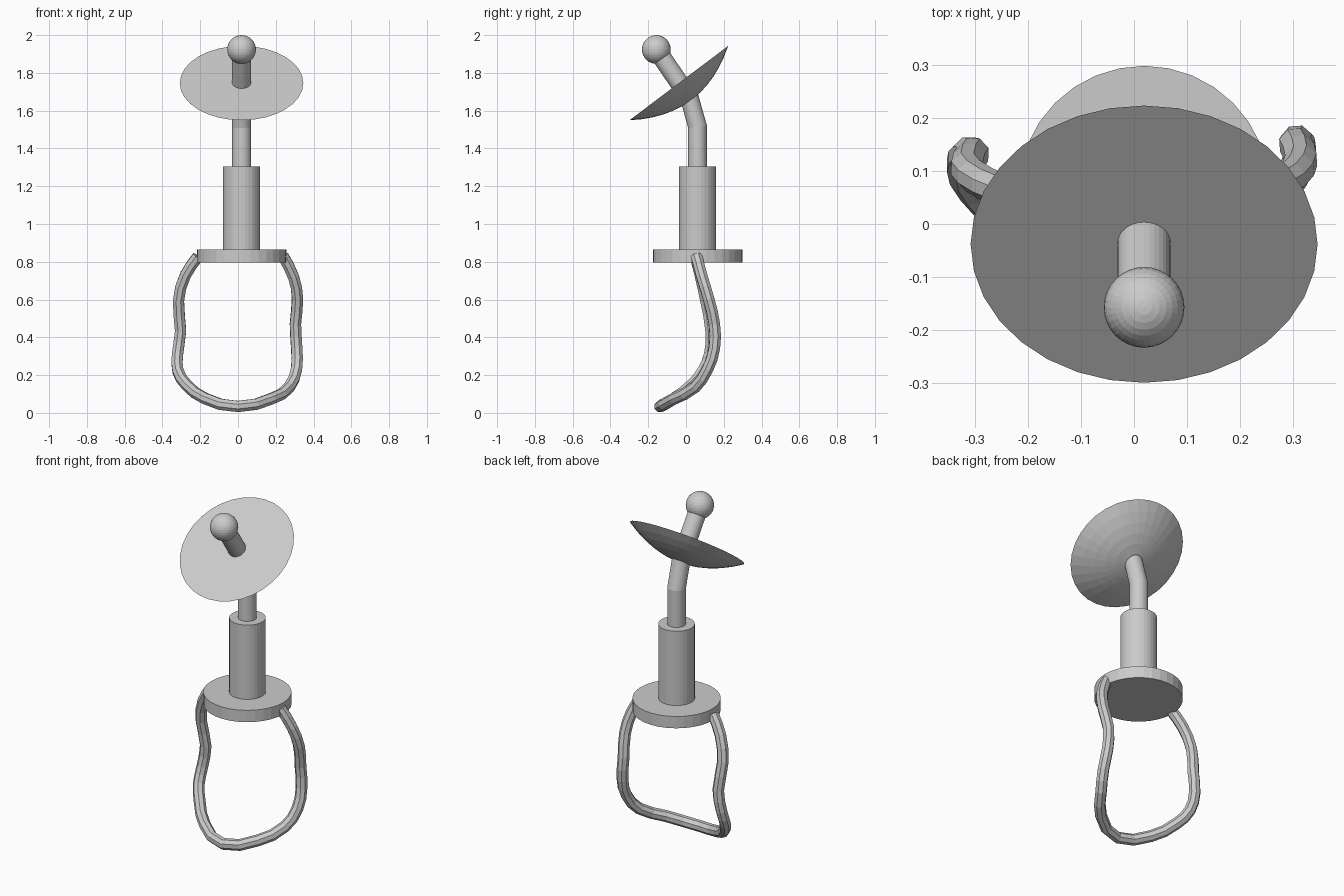
import bpy, bmesh, math

if "Cube" in bpy.data.objects:
    bpy.data.objects.remove(bpy.data.objects["Cube"])

CX, CY = 0.019, 0.061  # axis of the stem


def cylinder(name, radius, z0, z1, sides=32):
    bpy.ops.mesh.primitive_cylinder_add(vertices=sides, radius=radius, depth=z1 - z0,
                                        location=(CX, CY, (z0 + z1) / 2))
    bpy.context.object.name = name


def tube(name, points, radius, kind, bevel_res, res=2):
    """Sweep a round section along a path and turn it into a flat-shaded mesh."""
    cu = bpy.data.curves.new(name, 'CURVE')
    cu.dimensions = '3D'
    cu.bevel_depth = radius
    cu.bevel_resolution = bevel_res
    cu.use_fill_caps = True
    cu.resolution_u = res
    sp = cu.splines.new(kind)
    sp.use_smooth = False
    if kind == 'BEZIER':
        sp.bezier_points.add(len(points) - 1)
        for bp, p in zip(sp.bezier_points, points):
            bp.co = p
            bp.handle_left_type = bp.handle_right_type = 'AUTO'
    else:
        sp.points.add(len(points) - 1)
        for q, p in zip(sp.points, points):
            q.co = (*p, 1)
    ob = bpy.data.objects.new(name, cu)
    bpy.context.collection.objects.link(ob)
    bpy.ops.object.select_all(action='DESELECT')
    ob.select_set(True)
    bpy.context.view_layer.objects.active = ob
    bpy.ops.object.convert(target='MESH')


# base disc and handle body
cylinder("base_disc", 0.237, 0.795, 0.865)
cylinder("body", 0.098, 0.865, 1.305)

# bent rod and ball tip
tube("bent_rod", [(CX, CY, 1.29), (CX, CY, 1.515), (CX, 0.018, 1.668), (CX, -0.157, 1.925)],
     0.05, 'POLY', 14)
bpy.ops.mesh.primitive_uv_sphere_add(segments=32, ring_count=16, radius=0.076,
                                     location=(CX, -0.157, 1.924))
bpy.context.object.name = "ball_tip"

# tilted dish: shallow bowl closed by a flat face
R, DEPTH, SEG, RINGS = 0.327, 0.112, 32, 6
bm = bmesh.new()
bottom = bm.verts.new((0, 0, -DEPTH))
prev = None
for i in range(1, RINGS + 1):
    r = R * i / RINGS
    z = -DEPTH * (1 - (i / RINGS) ** 2)
    ring = [bm.verts.new((r * math.cos(2 * math.pi * k / SEG),
                          r * math.sin(2 * math.pi * k / SEG), z)) for k in range(SEG)]
    for k in range(SEG):
        n = (k + 1) % SEG
        bm.faces.new((bottom, ring[n], ring[k]) if prev is None
                     else (prev[k], prev[n], ring[n], ring[k]))
    prev = ring
bm.faces.new(prev)
bmesh.ops.recalc_face_normals(bm, faces=bm.faces)
me = bpy.data.meshes.new("dish")
bm.to_mesh(me)
bm.free()
dish = bpy.data.objects.new("dish", me)
dish.location = (CX, -0.038, 1.746)
dish.rotation_euler = (math.radians(37), 0, 0)
bpy.context.collection.objects.link(dish)

# hanging cord loop
tube("cord_loop", [
    (-.212, .05, .828), (-.278, .075, .73), (-.315, .105, .593), (-.304, .132, .434),
    (-.32, .125, .312), (-.318, .088, .222), (-.272, .03, .148), (-.172, -.065, .075),
    (0, -.137, .034), (.177, -.065, .075), (.272, .05, .138), (.31, .115, .233),
    (.311, .15, .34), (.304, .15, .47), (.315, .12, .603), (.294, .085, .72),
    (.238, .055, .832)], 0.032, 'BEZIER', 2)
